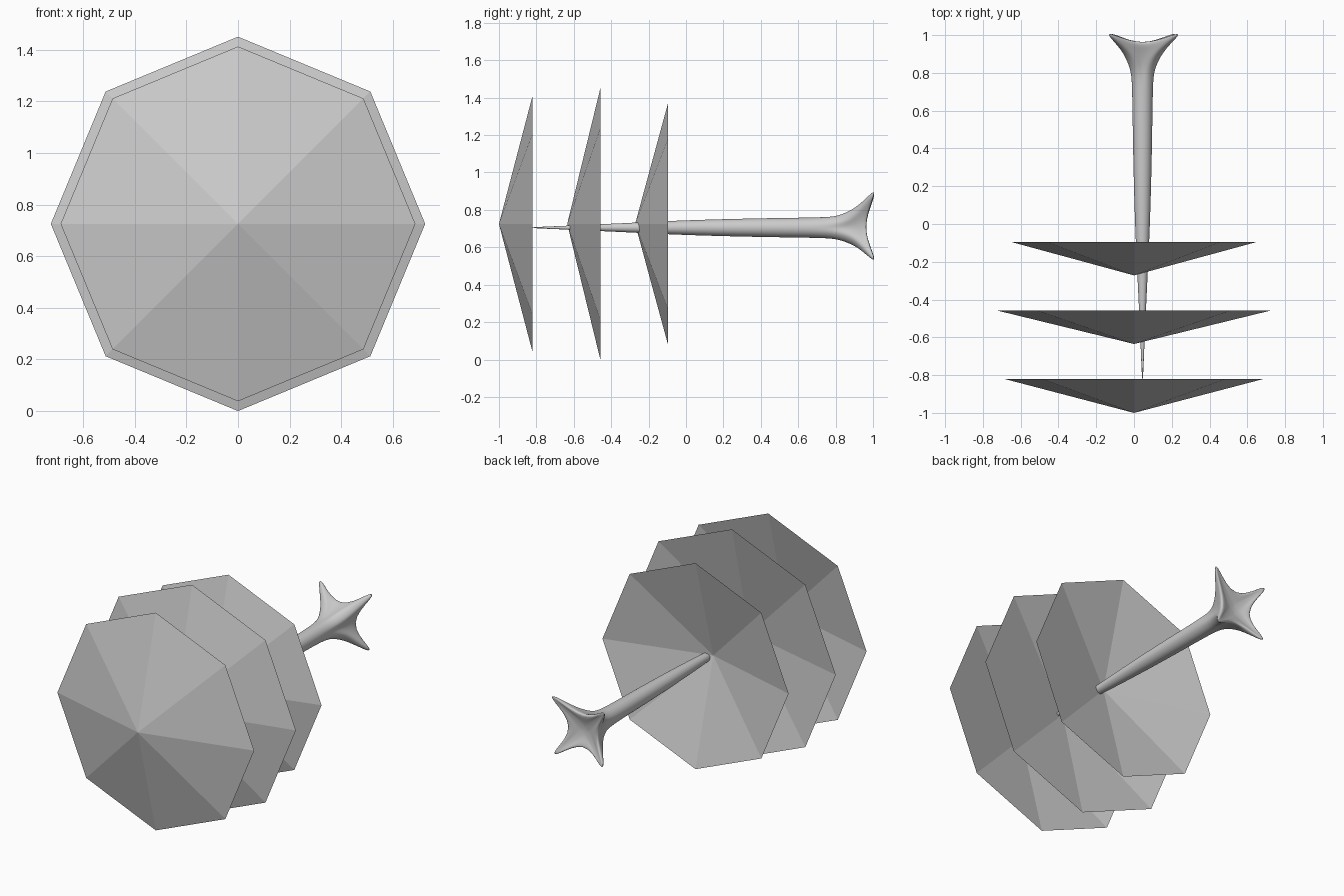
import bpy, bmesh, math
from mathutils import Vector

if "Cube" in bpy.data.objects:
    bpy.data.objects.remove(bpy.data.objects["Cube"])


def make_object(name, bm):
    bmesh.ops.recalc_face_normals(bm, faces=bm.faces[:])
    mesh = bpy.data.meshes.new(name)
    bm.to_mesh(mesh)
    bm.free()
    obj = bpy.data.objects.new(name, mesh)
    bpy.context.collection.objects.link(obj)
    return obj


# Foliage: three open eight-sided cones pointing to the front
def foliage(name, apex_y, base_y, radius):
    bm = bmesh.new()
    apex = bm.verts.new((0, apex_y, 0.725))
    rim = [bm.verts.new((radius * math.cos(i * math.pi / 4), base_y,
                         0.725 + radius * math.sin(i * math.pi / 4))) for i in range(8)]
    for i in range(8):
        bm.faces.new((apex, rim[i], rim[(i + 1) % 8]))
    make_object(name, bm)


foliage("foliage_top", -1.0, -0.82, 0.687)
foliage("foliage_middle", -0.635, -0.458, 0.725)
foliage("foliage_bottom", -0.272, -0.095, 0.65)

# Trunk: round rings that spread into four pointed roots
CX, CZ = 0.045, 0.705
S, C = math.sin(math.pi / 8), math.cos(math.pi / 8)


def round_ring(y, r):
    return (y, r, r * C, r * S, y, r)


# (root y, root reach, side reach, side half width, valley y, valley radius)
rings = [round_ring(y, r) for y, r in
         [(-0.82, 0.003), (-0.6, 0.012), (-0.3, 0.026), (-0.09, 0.037), (0.2, 0.047),
          (0.5, 0.053), (0.74, 0.056)]]
rings += [
    (0.82, 0.072, 0.064, 0.032, 0.82, 0.059),
    (0.89, 0.118, 0.106, 0.038, 0.87, 0.066),
    (0.94, 0.175, 0.165, 0.027, 0.905, 0.072),
    (1.0, 0.262, 0.258, 0.016, 0.935, 0.070),
    (1.012, 0.255, 0.250, 0.012, 0.945, 0.058),
    (0.972, 0.150, 0.145, 0.018, 0.948, 0.045),
    (0.950, 0.060, 0.055, 0.020, 0.945, 0.035),
]
lengths = [1.04, 0.98, 0.92, 0.94]  # slightly uneven roots

bm = bmesh.new()
loops = []
for ry, rr, sr, sw, vy, vr in rings:
    loop = []
    for k in range(4):
        a = math.radians(45 + 90 * k)
        d, t = Vector((math.cos(a), 0, math.sin(a))), Vector((-math.sin(a), 0, math.cos(a)))
        m = lengths[k] if rr > 0.1 else 1
        b = a + math.pi / 4
        v = Vector((math.cos(b), 0, math.sin(b))) * vr
        for p, y in ((d * sr * m - t * sw, ry), (d * rr * m, ry),
                     (d * sr * m + t * sw, ry), (v, vy)):
            loop.append(bm.verts.new((CX + p.x, y, CZ + p.z)))
    loops.append(loop)
for lo, hi in zip(loops, loops[1:]):
    for i in range(16):
        j = (i + 1) % 16
        bm.faces.new((lo[i], lo[j], hi[j], hi[i]))
# Close both ends
for loop, y in ((loops[0], -0.82), (loops[-1], 0.94)):
    pole = bm.verts.new((CX, y, CZ))
    for i in range(16):
        bm.faces.new((loop[i], loop[(i + 1) % 16], pole))
for f in bm.faces:
    f.smooth = True
trunk = make_object("trunk_with_roots", bm)
sub = trunk.modifiers.new("smooth", 'SUBSURF')
sub.levels = sub.render_levels = 2
